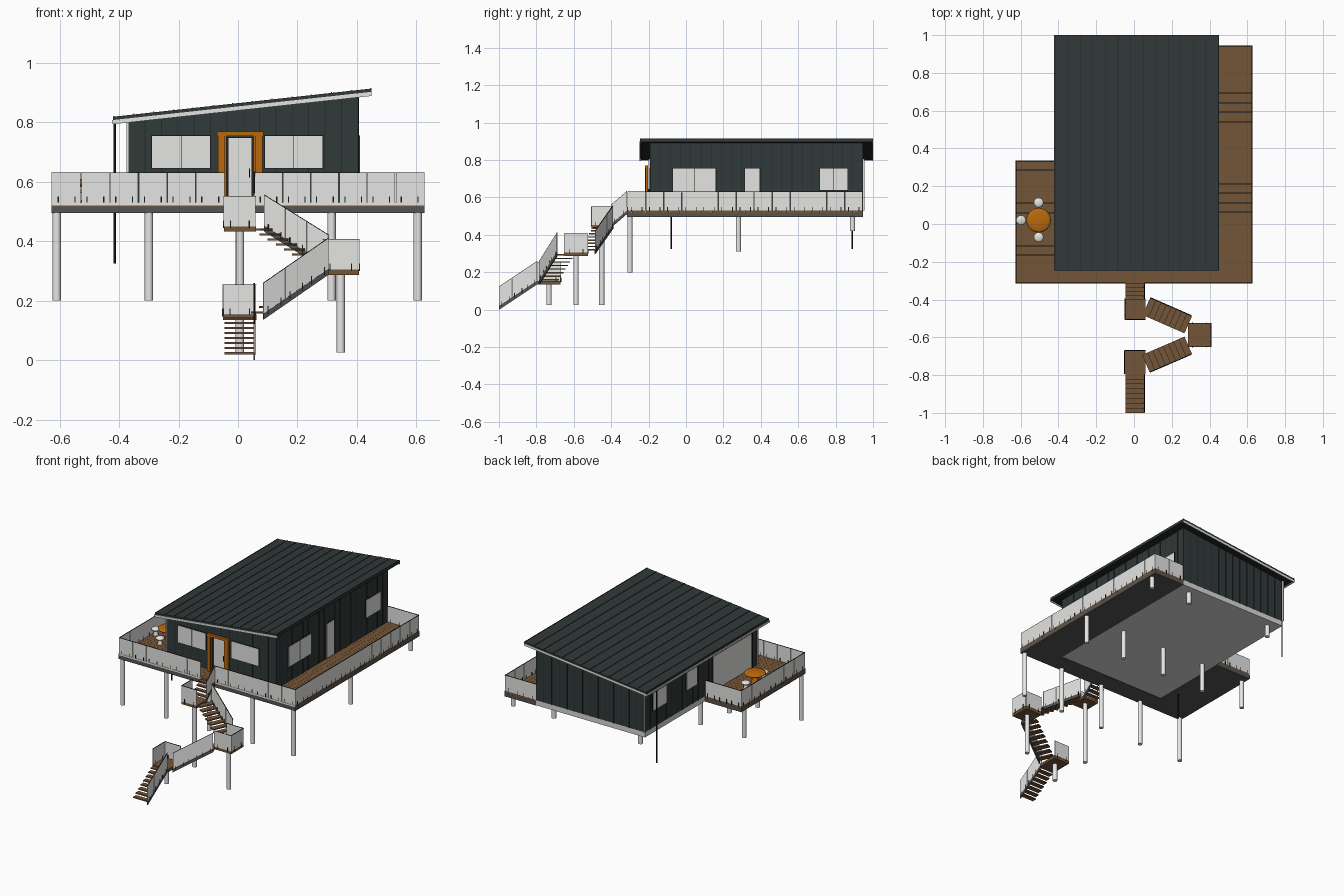
import bpy, bmesh
from mathutils import Vector, Matrix

if "Cube" in bpy.data.objects:
    bpy.data.objects.remove(bpy.data.objects["Cube"])


def material(name, r, g, b):
    m = bpy.data.materials.new(name)
    m.use_nodes = True
    m.diffuse_color = (r, g, b, 1)
    m.node_tree.nodes["Principled BSDF"].inputs["Base Color"].default_value = (r, g, b, 1)
    return m


CHARCOAL = material("charcoal metal", 0.031, 0.041, 0.041)
SEAM = material("dark seam", 0.018, 0.022, 0.023)
BLACK = material("black fittings", 0.008, 0.008, 0.008)
PALE = material("pale glass", 0.78, 0.79, 0.77)
COLUMN = material("column grey", 0.8, 0.8, 0.8)
WOOD = material("brown decking", 0.175, 0.09, 0.038)
STEEL = material("frame grey", 0.09, 0.09, 0.09)
FLOOR = material("floor grey", 0.7, 0.7, 0.7)
ORANGE = material("orange", 0.48, 0.14, 0.004)

parts = {}


def mesh(name, mat):
    """Working mesh for a named part."""
    if name not in parts:
        parts[name] = (bmesh.new(), mat)
    return parts[name][0]


def beam(bm, p, q, w, lo, hi, hi_q=None):
    """Upright-sided bar from p to q, w wide, lo..hi above the path."""
    p, q = Vector(p), Vector(q)
    d = (q - p).to_2d().normalized()
    side = Vector((-d.y, d.x, 0)) * w / 2
    up = Vector((0, 0, 1))
    hi_q = hi if hi_q is None else hi_q
    ends = []
    for e, top in ((p, hi), (q, hi_q)):
        ends.append([bm.verts.new(v) for v in (
            e - side + up * lo, e + side + up * lo, e + side + up * top, e - side + up * top)])
    a, b = ends
    bm.faces.new(a)
    bm.faces.new(b[::-1])
    for i in range(4):
        j = (i + 1) % 4
        bm.faces.new((a[j], a[i], b[i], b[j]))


def box(bm, x0, x1, y0, y1, z0, z1):
    yc = (y0 + y1) / 2
    beam(bm, (x0, yc, 0), (x1, yc, 0), y1 - y0, z0, z1)


def tube(bm, x, y, z0, z1, r, r2=None, seg=16):
    out = bmesh.ops.create_cone(bm, cap_ends=True, segments=seg, radius1=r, radius2=r2 or r,
                                depth=z1 - z0, matrix=Matrix.Translation((x, y, (z0 + z1) / 2)))
    for f in {f for v in out["verts"] for f in v.link_faces}:
        f.smooth = len(f.verts) == 4


def ellipsoid(bm, x, y, z, r, h):
    m = Matrix.Translation((x, y, z)) @ Matrix.Diagonal((r, r, h, 1))
    out = bmesh.ops.create_uvsphere(bm, u_segments=24, v_segments=12, radius=1, matrix=m)
    for f in {f for v in out["verts"] for f in v.link_faces}:
        f.smooth = True


def rail(p, q, n, h=0.1):
    """Row of n panels with clips and a thin cap."""
    p, q = Vector(p), Vector(q)
    gap = (q - p).normalized() * 0.001
    for i in range(n):
        a, b = p.lerp(q, i / n) + gap, p.lerp(q, (i + 1) / n) - gap
        beam(mesh("railing_panels", PALE), a, b, 0.004, 0, h)
        for t in (0.2, 0.8):
            c = a.lerp(b, t)
            beam(mesh("railing_clips", BLACK), c - gap * 2, c + gap * 2, 0.007, -0.006, 0.02)
    beam(mesh("railing_cap", BLACK), p, q, 0.004, h, h + 0.002)


# House outline
X0, X1, Y0, Y1, BASE, TOP = -0.37, 0.405, -0.19, 0.945, 0.53, 0.755


def roof_z(x):
    return 0.80 + (x + 0.42) * 0.095 / 0.87


# Floor slab and walls
box(mesh("house_floor", FLOOR), X0, X1, Y0, Y1, 0.497, BASE)
ym = (Y0 + Y1) / 2
beam(mesh("house_walls", CHARCOAL), (X0, ym, 0), (X1, ym, 0), Y1 - Y0, BASE, roof_z(X0), roof_z(X1))

# Siding battens
battens = mesh("wall_battens", SEAM)
for i in range(15):
    x = X0 + 0.002 + (X1 - X0 - 0.004) * i / 14
    for y in (Y0, Y1):
        box(battens, x - 0.0015, x + 0.0015, y - 0.002, y + 0.002, BASE, roof_z(x))
for i in range(1, 21):
    y = Y0 + (Y1 - Y0) * i / 21
    for x in (X0, X1):
        box(battens, x - 0.002, x + 0.002, y - 0.0015, y + 0.0015, BASE, roof_z(x))
for y in (Y0 - 0.005, Y1 + 0.005):
    box(mesh("corner_trim", PALE), X0 - 0.005, X0 + 0.003, y - 0.005, y + 0.005, BASE, roof_z(X0))

# Roof: sloped sheet, soffit, seams, end trim, gutter
RX0, RX1, RY0, RY1 = -0.42, 0.45, -0.245, 1.0
ry = (RY0 + RY1) / 2
eave, ridge = (RX0, ry, roof_z(RX0)), (RX1, ry, roof_z(RX1))
beam(mesh("roof_sheet", CHARCOAL), eave, ridge, RY1 - RY0, 0.008, 0.019)
beam(mesh("roof_soffit", SEAM), eave, ridge, RY1 - RY0 - 0.008, 0, 0.008)
for y in (RY0 - 0.001, RY1 - 0.002):
    beam(mesh("roof_end_trim", PALE), (RX0, y, eave[2]), (RX1, y, ridge[2]), 0.004, -0.006, 0.008)
for i in range(14):
    x = RX0 + 0.003 + (RX1 - RX0 - 0.006) * i / 13
    box(mesh("roof_seams", SEAM), x - 0.0015, x + 0.0015, RY0, RY1, roof_z(x) + 0.015, roof_z(x) + 0.0215)
box(mesh("gutter", PALE), RX0 - 0.004, RX0 + 0.006, RY0, RY1, 0.797, 0.808)
for y in (-0.08, 0.89):
    tube(mesh("downpipes", BLACK), -0.415, y, 0.325, 0.80, 0.004, seg=8)


# Windows and doors as thin plates
def glazing(axis, wall, sign, a, b, z0, z1, panes):
    def plate(bm, u0, u1, w0, w1, depth):
        lo, hi = sorted((wall, wall + sign * depth))
        if axis == "x":
            box(bm, lo, hi, u0, u1, w0, w1)
        else:
            box(bm, u0, u1, lo, hi, w0, w1)
    plate(mesh("window_frames", BLACK), a - 0.002, b + 0.002, z0 - 0.002, z1 + 0.002, 0.004)
    for i in range(panes):
        s = (b - a) / panes
        plate(mesh("window_panes", PALE), a + s * i + 0.001, a + s * (i + 1) - 0.001, z0, z1, 0.006)


for a, b in ((-0.29, -0.093), (0.09, 0.285)):
    glazing("y", Y0, -1, a, b, 0.647, TOP, 2)
for a, b, z0, n in ((-0.07, 0.16, 0.625, 2), (0.315, 0.395, 0.535, 1), (0.715, 0.865, 0.64, 2)):
    glazing("x", X1, 1, a, b, z0, TOP, n)
for a, b, z0, n in ((-0.15, 0.26, 0.535, 4), (0.42, 0.53, 0.64, 1), (0.73, 0.87, 0.64, 2)):
    glazing("x", X0, -1, a, b, z0, TOP, n)
glazing("y", Y0, -1, -0.033, 0.047, 0.535, 0.748, 1)
box(mesh("door_handle", BLACK), 0.037, 0.041, -0.206, -0.194, 0.615, 0.645)

# Orange portal standing just ahead of the door, with a dark rebate line
surround = mesh("door_surround", ORANGE)
for a, b, line in ((-0.068, -0.038, -0.046), (0.052, 0.082, 0.06)):
    box(surround, a, b, -0.217, -0.204, BASE, 0.757)
    box(mesh("door_rebate", BLACK), line - 0.001, line + 0.001, -0.218, -0.216, BASE, 0.754)
box(surround, -0.07, 0.085, -0.219, -0.202, 0.755, 0.77)

# Wraparound deck: steel frame and boards
DX0, DX1, DY0, DYS = -0.628, 0.628, -0.315, 0.335
for x0, x1, y0, y1 in ((DX0, DX1, DY0, Y0), (DX0, X0, Y0, DYS), (X1, DX1, Y0, Y1)):
    box(mesh("deck_frame", STEEL), x0, x1, y0, y1, 0.495, 0.517)
    rows = round((y1 - y0) / 0.025)
    pitch = (y1 - y0) / rows
    for i in range(rows):
        y = y0 + pitch * i
        box(mesh("deck_boards", WOOD), x0, x1, y, y + pitch - 0.0006, 0.517, BASE)

# Deck railings, with a pale strip covering the front board edge
SX0, SX1 = -0.045, 0.055
L, R, F = DX0 + 0.003, DX1 - 0.003, DY0 + 0.003
for a, b, n in (((L, F), (SX0, F), 6), ((SX1, F), (R, F), 6), ((L, F), (L, DYS), 6),
                ((L, DYS - 0.003), (X0, DYS - 0.003), 3), ((R, F), (R, Y1), 13),
                ((X1, Y1 - 0.003), (R, Y1 - 0.003), 2)):
    rail((*a, BASE), (*b, BASE), n)
for a, b in ((DX0, SX0), (SX1, DX1)):
    box(mesh("front_edge_strip", PALE), a, b, DY0 - 0.001, DY0 + 0.001, 0.52, BASE)

# Columns following the falling ground
cols = mesh("support_columns", COLUMN)
for y, foot, xs in ((-0.30, 0.2, (-0.61, -0.30, 0.005, 0.315, 0.605)),
                    (0.28, 0.31, (-0.61, -0.30, 0.005, 0.315, 0.605)),
                    (0.89, 0.42, (-0.30, 0.315, 0.605))):
    for x in xs:
        tube(cols, x, y, foot, 0.496, 0.014)


# Stair landings and flights
def landing(x0, x1, y0, y1, z, sides):
    box(mesh("landings", WOOD), x0, x1, y0, y1, z - 0.018, z)
    tube(cols, (x0 + x1) / 2, (y0 + y1) / 2, 0.025, z - 0.018, 0.014)
    edges = {"front": ((x0, y0), (x1, y0)), "back": ((x0, y1), (x1, y1)),
             "left": ((x0, y0), (x0, y1)), "right": ((x1, y0), (x1, y1))}
    for s in sides:
        a, b = edges[s]
        rail((*a, z), (*b, z), 1)


def flight(p, q, steps, panels, w=0.1):
    p, q = Vector(p), Vector(q)
    d = Vector(((q - p).x, (q - p).y, 0))
    run = d.length / steps
    d.normalize()
    off = Vector((-d.y, d.x, 0)) * w / 2
    for i in range(steps):
        c = p.lerp(q, (i + 0.5) / steps)
        beam(mesh("stair_treads", WOOD), c - d * run * 0.58, c + d * run * 0.58, w, -0.003, 0.004)
    beam(mesh("stair_stringers", STEEL), p + off, q + off, 0.006, -0.014, 0.006)
    rail(p + off, q + off, panels, 0.108)


landing(-0.047, 0.06, -0.505, -0.395, 0.45, ("front", "left"))
landing(0.285, 0.407, -0.65, -0.525, 0.305, ("front", "back", "right"))
landing(-0.05, 0.062, -0.795, -0.67, 0.153, ("back", "left"))
flight((0.005, DY0, 0.525), (0.005, -0.4, 0.452), 4, 1)
flight((0.068, -0.437, 0.447), (0.285, -0.532, 0.312), 8, 3)
flight((0.285, -0.643, 0.302), (0.065, -0.738, 0.15), 8, 3)
flight((0.005, -0.795, 0.15), (0.005, -0.999, 0.014), 8, 3)

# Round table and stools
TX, TY = -0.505, 0.02
ellipsoid(mesh("table_top", ORANGE), TX, TY, 0.596, 0.065, 0.014)
tube(mesh("table_leg", ORANGE), TX, TY, BASE, 0.59, 0.025, 0.008)
for dx, dy in ((0, 0.093), (-0.093, 0), (0, -0.09)):
    stools = mesh("stools", PALE)
    tube(stools, TX + dx, TY + dy, BASE, 0.565, 0.016, 0.008)
    ellipsoid(stools, TX + dx, TY + dy, 0.568, 0.026, 0.012)

# Turn each working mesh into an object
for name, (bm, mat) in parts.items():
    bmesh.ops.recalc_face_normals(bm, faces=bm.faces[:])
    me = bpy.data.meshes.new(name)
    bm.to_mesh(me)
    bm.free()
    me.materials.append(mat)
    bpy.context.collection.objects.link(bpy.data.objects.new(name, me))
